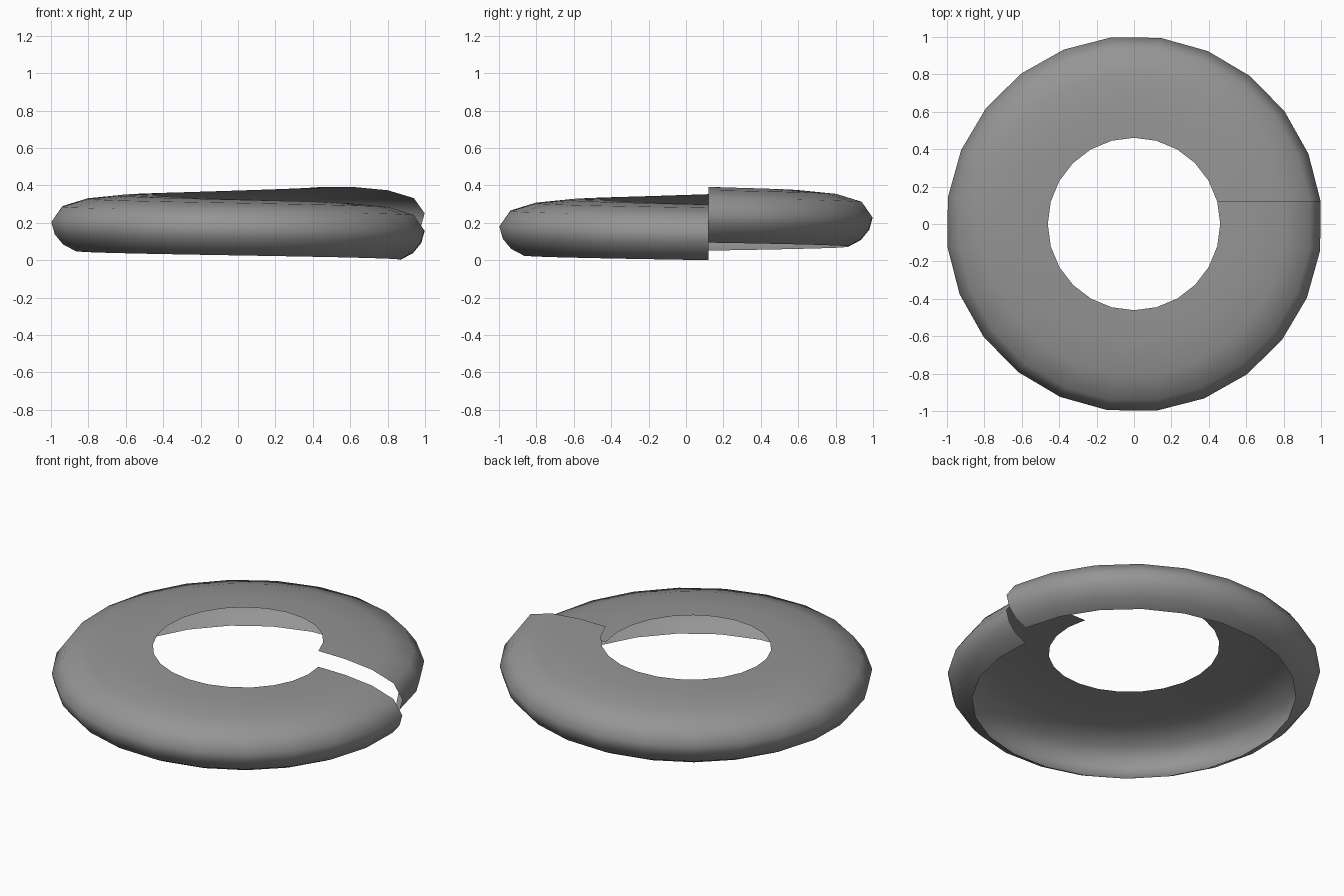
import bpy, bmesh, math
from mathutils import Vector

if "Cube" in bpy.data.objects:
    bpy.data.objects.remove(bpy.data.objects["Cube"], do_unlink=True)

STEPS = 24        # segments in one full turn
RISE = 0.094      # climb over the turn
OFFSET = 0.12     # the section stands slightly off the axis

# Open cross-section (x, z), from the lower lip round to the inner rim
SECTION = [(0.865, 0.0), (0.935, 0.037), (0.98, 0.092), (0.998, 0.157),
           (0.94, 0.238), (0.8, 0.28), (0.62, 0.297), (0.445, 0.298)]

grey = bpy.data.materials.new("mid_grey")
grey.use_nodes = True
colour = (0.3, 0.3, 0.3, 1)
grey.diffuse_color = colour
grey.node_tree.nodes["Principled BSDF"].inputs["Base Color"].default_value = colour

# One clockwise, climbing turn of the section makes the open spiral shell
bm = bmesh.new()
verts = [bm.verts.new((x, OFFSET, z)) for x, z in SECTION]
edges = [bm.edges.new(pair) for pair in zip(verts, verts[1:])]
turn = -math.tau / STEPS
ring = verts + edges
for i in range(STEPS):
    ring = bmesh.ops.spin(bm, geom=ring, cent=(0, 0, 0), axis=(0, 0, 1),
                          angle=turn, steps=1,
                          dvec=Vector((0, 0, RISE / STEPS)))["geom_last"]
bmesh.ops.recalc_face_normals(bm, faces=bm.faces)
if sum(f.normal.z * f.calc_area() for f in bm.faces) < 0:
    bmesh.ops.reverse_faces(bm, faces=bm.faces)

mesh = bpy.data.meshes.new("spiral_ring_shell")
bm.to_mesh(mesh)
bm.free()
mesh.materials.append(grey)
shell = bpy.data.objects.new("spiral_ring_shell", mesh)
bpy.context.collection.objects.link(shell)

# Smooth shading over the whole shell
bpy.ops.object.select_all(action="DESELECT")
shell.select_set(True)
bpy.context.view_layer.objects.active = shell
bpy.ops.object.shade_smooth()
